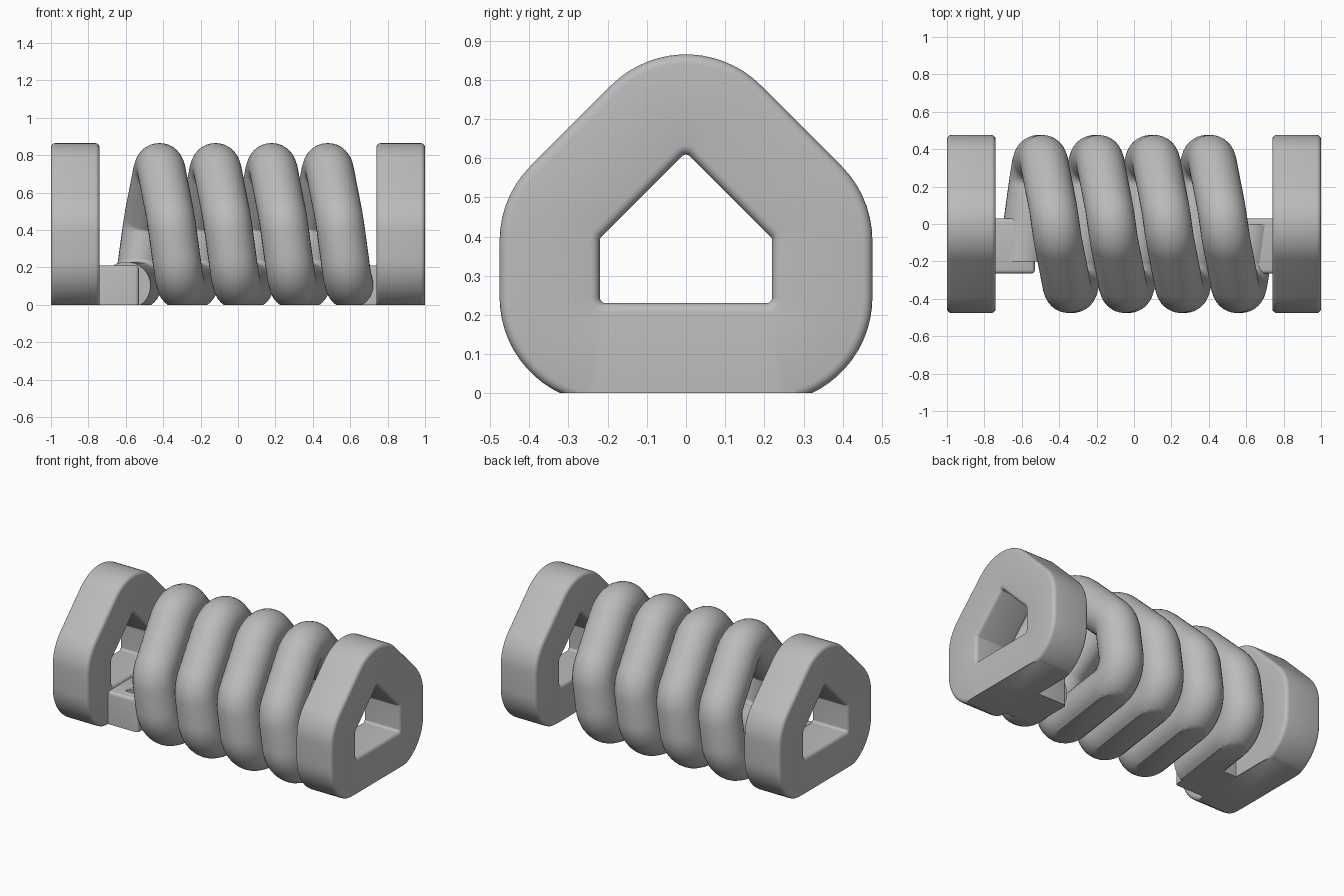
import bpy, bmesh
from math import sin, cos, pi, radians, hypot
from mathutils import Vector, Matrix

old = bpy.data.objects.get("Cube")
if old:
    bpy.data.objects.remove(old, do_unlink=True)

GREY = (0.5, 0.5, 0.5, 1)
mat = bpy.data.materials.new("plain grey")
mat.use_nodes = True
mat.diffuse_color = GREY
mat.node_tree.nodes["Principled BSDF"].inputs["Base Color"].default_value = GREY

BEND = 0.143      # corner radius of the house-shaped centre line
TUBE = 0.128      # tube radius
PITCH = 0.3
START_X = -0.57   # x of the coil where it crosses the middle of the underside

# Corner centres of the house shape (y, z), with the outward angles swept at each
CORNERS = [(0.205, 0.245, -90, 0), (0.205, 0.389, 0, 45), (0, 0.594, 45, 135),
           (-0.205, 0.389, 135, 180), (-0.205, 0.245, 180, 270)]


def house_loop():
    """One lap from the middle of the underside: (y, z, angle, distance)."""
    pts = [(0, CORNERS[0][1] - BEND, -pi / 2)]
    for y, z, a0, a1 in CORNERS:
        steps = max(6, (a1 - a0) // 6)
        for i in range(steps + 1):
            a = radians(a0 + (a1 - a0) * i / steps)
            pts.append((y + BEND * cos(a), z + BEND * sin(a), a))
    pts.append((0, pts[0][1], 1.5 * pi))
    lap, dist = [], 0
    for i, (y, z, a) in enumerate(pts):
        if i:
            dist += hypot(y - pts[i - 1][0], z - pts[i - 1][1])
        lap.append((y, z, a, dist))
    return lap


def finish(bm, name):
    """Slice the part flat on the ground, close it and shade it."""
    bmesh.ops.bisect_plane(bm, geom=bm.verts[:] + bm.edges[:] + bm.faces[:],
                           plane_co=(0, 0, 0), plane_no=(0, 0, 1), clear_inner=True)
    bmesh.ops.holes_fill(bm, edges=[e for e in bm.edges if e.is_boundary], sides=0)
    bmesh.ops.recalc_face_normals(bm, faces=bm.faces)
    mesh = bpy.data.meshes.new(name)
    bm.to_mesh(mesh)
    bm.free()
    obj = bpy.data.objects.new(name, mesh)
    obj.data.materials.append(mat)
    bpy.context.collection.objects.link(obj)
    bpy.ops.object.select_all(action='DESELECT')
    obj.select_set(True)
    bpy.context.view_layer.objects.active = obj
    bpy.ops.object.shade_smooth_by_angle(angle=radians(35))
    return obj


def sweep(path, section, closed, name):
    """Sweep a section (outward, along x) over path points (x, y, z, angle)."""
    bm = bmesh.new()
    rings = [[bm.verts.new((x + w, y + n * cos(a), z + n * sin(a))) for n, w in section]
             for x, y, z, a in path]
    pairs = list(zip(rings, rings[1:]))
    if closed:
        pairs.append((rings[-1], rings[0]))
    else:
        bm.faces.new(rings[0])
        bm.faces.new(rings[-1])
    k = len(section)
    for r, s in pairs:
        for i in range(k):
            j = (i + 1) % k
            bm.faces.new((r[i], r[j], s[j], s[i]))
    return finish(bm, name)


lap = house_loop()
length = lap[-1][3]

# Coil: four laps, with a straight tail under the left and right connectors
circle = [(TUBE * cos(2 * pi * i / 32), 0.13 * sin(2 * pi * i / 32)) for i in range(32)]
base_z = lap[0][1]
coil = [(START_X - PITCH * 0.2 / length, -0.2, base_z, -pi / 2)]
for turn in range(4):
    for y, z, a, d in lap[:-1]:
        coil.append((START_X + PITCH * (turn + d / length), y, z, a))
coil.append((START_X + PITCH * 4, 0, base_z, -pi / 2))
sweep(coil, circle, False, "coil")

# End plates: the same house loop with a rounded square section
FILLET = 0.024
section = []
for sn, sw, a0 in ((1, 1, 0), (-1, 1, 90), (-1, -1, 180), (1, -1, 270)):
    for i in range(5):
        a = radians(a0 + 22.5 * i)
        section.append((sn * (TUBE - FILLET) + FILLET * cos(a),
                        sw * (0.13 - FILLET) + FILLET * sin(a)))
for side, name in ((-1, "right_end_plate"), (1, "left_end_plate")):
    sweep([(side * 0.87, y, z, a) for y, z, a, d in lap[:-1]], section, True, name)

# Connector blocks joining the coil ends to the plates
for side, name in ((-1, "right_connector"), (1, "left_connector")):
    bm = bmesh.new()
    place = Matrix.Translation((side * 0.66, -0.118, 0.08))
    bmesh.ops.create_cube(bm, size=1, matrix=place @ Matrix.Diagonal((0.26, 0.295, 0.26, 1)))
    bmesh.ops.bevel(bm, geom=bm.edges[:], offset=0.02, segments=4, profile=0.5, affect='EDGES')
    finish(bm, name)
